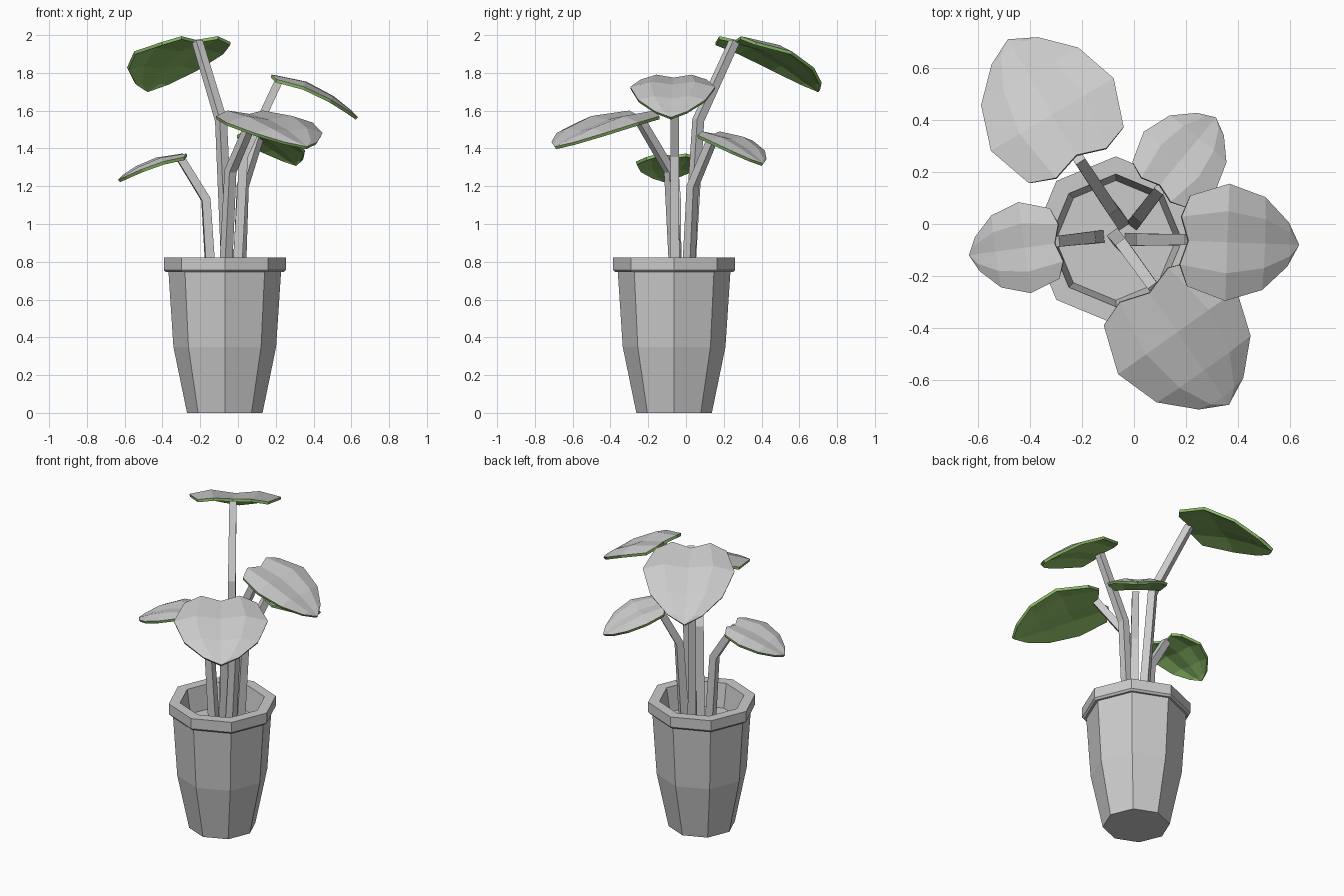
import bpy, bmesh
from math import sin, cos, pi, hypot
from mathutils import Vector

if "Cube" in bpy.data.objects:
    bpy.data.objects.remove(bpy.data.objects["Cube"])


def material(name, rgb):
    m = bpy.data.materials.new(name)
    m.diffuse_color = (*rgb, 1)
    m.use_nodes = True
    m.node_tree.nodes["Principled BSDF"].inputs["Base Color"].default_value = m.diffuse_color
    return m


GREY = material("leaf_top_grey", (0.8, 0.8, 0.8))
GREEN = material("leaf_green", (0.27, 0.52, 0.14))


def finish(bm, name, recalc=True):
    if recalc:
        bmesh.ops.recalc_face_normals(bm, faces=bm.faces)
    me = bpy.data.meshes.new(name)
    bm.to_mesh(me)
    bm.free()
    ob = bpy.data.objects.new(name, me)
    bpy.context.collection.objects.link(ob)
    return ob


def loft(rings, name):
    """Join rings of points with quads and cap both ends."""
    bm = bmesh.new()
    vr = [[bm.verts.new(p) for p in r] for r in rings]
    n = len(vr[0])
    for a, b in zip(vr, vr[1:]):
        for i in range(n):
            j = (i + 1) % n
            bm.faces.new((a[i], a[j], b[j], b[i]))
    bm.faces.new(vr[0][::-1])
    bm.faces.new(vr[-1])
    return finish(bm, name)


# Eight-sided pot: outside, rim, inner wall and soil level
profile = [(0.20, 0), (0.272, 0.35), (0.298, 0.745), (0.312, 0.745), (0.323, 0.757),
           (0.323, 0.823), (0.255, 0.823), (0.23, 0.67)]
loft([[(-0.07 + r * cos(i * pi / 4), -0.063 + r * sin(i * pi / 4), z) for i in range(8)]
      for r, z in profile], "pot")


def stem(name, path):
    """Square stem following a base, knee and tip."""
    pts = [Vector(p) for p in path]
    flat = Vector((pts[-1].x - pts[0].x, pts[-1].y - pts[0].y, 0)).normalized()
    side = Vector((-flat.y, flat.x, 0))
    rings = []
    for i, p in enumerate(pts):
        d = Vector((0, 0, 1)) if i == 0 else (pts[i] - pts[i - 1]).normalized()
        if 0 < i < len(pts) - 1:
            d = (d + (pts[i + 1] - p).normalized()).normalized()
        out = side.cross(d).normalized()
        h = 0.025 - 0.002 * i
        rings.append([p + side * h * a + out * h * b
                      for a, b in ((1, 1), (-1, 1), (-1, -1), (1, -1))])
    loft(rings, name)


def leaf(name, base, tip):
    """Heart-shaped leaf, arched lengthways and folded along its midrib."""
    base, tip = Vector(base), Vector(tip)
    length = hypot(tip.x - base.x, tip.y - base.y)
    f = Vector((tip.x - base.x, tip.y - base.y, 0)) / length
    s = Vector((-f.y, f.x, 0))
    drop = base.z - tip.z

    def point(t, v, lift):
        z = -drop * (0.22 * t + 0.78 * t * abs(t))
        return base + f * t * length + s * v * length + Vector((0, 0, z + lift * length))

    # middle, half-way and edge position along the leaf, then half width
    rows = [(0.0, -0.07, 0.0, 0.41), (0.35, 0.35, 0.35, 0.53),
            (0.69, 0.69, 0.68, 0.42), (0.93, 0.92, 0.90, 0.20)]
    bm = bmesh.new()
    grid = []
    for mid, half, edge, w in rows:
        k = w / 0.53
        grid.append([bm.verts.new(point(t, c * w, l * k)) for t, c, l in (
            (edge, -1, -0.03), (half, -0.53, 0.035), (mid, 0, 0),
            (half, 0.53, 0.035), (edge, 1, -0.03))])
    end = bm.verts.new(point(1, 0, 0))
    for a, b in zip(grid, grid[1:]):
        for i in range(4):
            bm.faces.new((a[i], b[i], b[i + 1], a[i + 1]))
    for i in range(4):
        bm.faces.new((grid[-1][i], end, grid[-1][i + 1]))
    bm.normal_update()
    if sum(q.normal.z for q in bm.faces) < 0:
        bmesh.ops.reverse_faces(bm, faces=bm.faces)
    ob = finish(bm, name, recalc=False)
    ob.data.materials.append(GREY)
    ob.data.materials.append(GREEN)
    # Thickness: underside and edge are green
    mod = ob.modifiers.new("thickness", "SOLIDIFY")
    mod.thickness = 0.017
    mod.offset = -1
    mod.material_offset = 1
    mod.material_offset_rim = 1


# name, stem base, knee, stem top, leaf base, leaf tip
plants = [
    ("back_left", (-0.05, 0.01, 0.66), (-0.09, 0.065, 1.55), (-0.215, 0.255, 1.965),
     (-0.222, 0.265, 1.975), (-0.485, 0.71, 1.71)),
    ("front_right", (-0.07, -0.05, 0.66), (-0.04, -0.085, 1.28), (0.08, -0.25, 1.56),
     (0.06, -0.265, 1.583), (0.365, -0.695, 1.41)),
    ("right", (-0.01, -0.06, 0.66), (0.03, -0.06, 1.36), (0.215, -0.06, 1.755),
     (0.21, -0.065, 1.775), (0.635, -0.08, 1.565)),
    ("back_right", (0.005, 0.01, 0.66), (0.025, 0.035, 1.2), (0.105, 0.14, 1.45),
     (0.10, 0.15, 1.478), (0.315, 0.41, 1.32)),
    ("left", (-0.14, -0.05, 0.66), (-0.17, -0.053, 1.13), (-0.305, -0.068, 1.35),
     (-0.305, -0.075, 1.362), (-0.635, -0.12, 1.235)),
]
for name, a, b, c, lb, lt in plants:
    stem(name + "_stem", (a, b, c))
    leaf(name + "_leaf", lb, lt)
